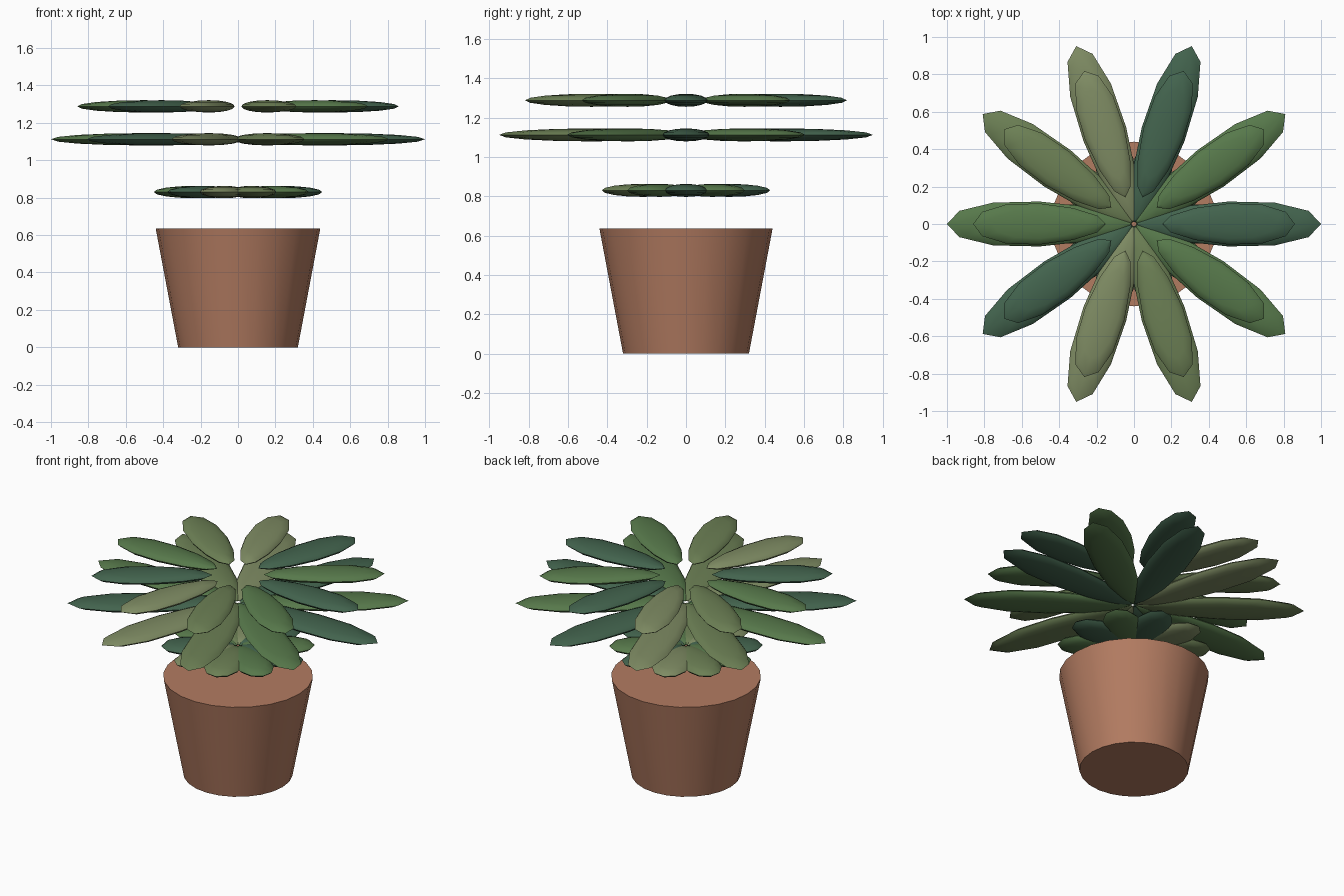
import bpy, bmesh
from math import radians
from mathutils import Matrix

if "Cube" in bpy.data.objects:
    bpy.data.objects.remove(bpy.data.objects["Cube"])


def material(name, rgb):
    m = bpy.data.materials.new(name)
    m.diffuse_color = (*rgb, 1)
    m.use_nodes = True
    m.node_tree.nodes["Principled BSDF"].inputs["Base Color"].default_value = m.diffuse_color
    return m


def finish(bm, name, mat):
    mesh = bpy.data.meshes.new(name)
    bm.to_mesh(mesh)
    bm.free()
    mesh.materials.append(mat)
    ob = bpy.data.objects.new(name, mesh)
    bpy.context.collection.objects.link(ob)
    bpy.ops.object.select_all(action='DESELECT')
    ob.select_set(True)
    bpy.context.view_layer.objects.active = ob
    bpy.ops.object.shade_smooth_by_angle(angle=radians(40))
    return ob


terracotta = material("terracotta", (0.45, 0.20, 0.12))
dark = material("dark_green", (0.055, 0.125, 0.075))
mid = material("mid_green", (0.095, 0.19, 0.07))
moss = material("moss_green", (0.15, 0.215, 0.09))
olive = material("olive_green", (0.21, 0.26, 0.125))
palette = [dark, mid, dark, olive, moss, mid, dark, olive, moss, mid]

# Solid tapered pot
bm = bmesh.new()
bmesh.ops.create_cone(bm, cap_ends=True, segments=24, radius1=0.32, radius2=0.44,
                      depth=0.635, matrix=Matrix.Translation((0, 0, 0.3175)))
finish(bm, "pot", terracotta)


# Flattened leaf, a little broader towards its tip
def leaf(name, inner, outer, half_width, z, angle, mat):
    bm = bmesh.new()
    bmesh.ops.create_uvsphere(bm, u_segments=12, v_segments=8, radius=1)
    for v in bm.verts:
        x, y, h = v.co
        v.co = ((inner + outer) / 2 + x * (outer - inner) / 2,
                y * half_width * (1 + 0.2 * x), z + h * 0.033)
    bm.transform(Matrix.Rotation(angle, 4, 'Z'))
    finish(bm, name, mat)


# Three rings of ten leaves
for ring, inner, outer, width, z in (("lower", 0.01, 0.45, 0.11, 0.83),
                                     ("middle", 0.01, 1.0, 0.12, 1.112),
                                     ("upper", 0.15, 0.86, 0.11, 1.288)):
    for i, mat in enumerate(palette):
        leaf(f"{ring}_leaf_{i + 1}", inner, outer, width, z, radians(36 * i), mat)
